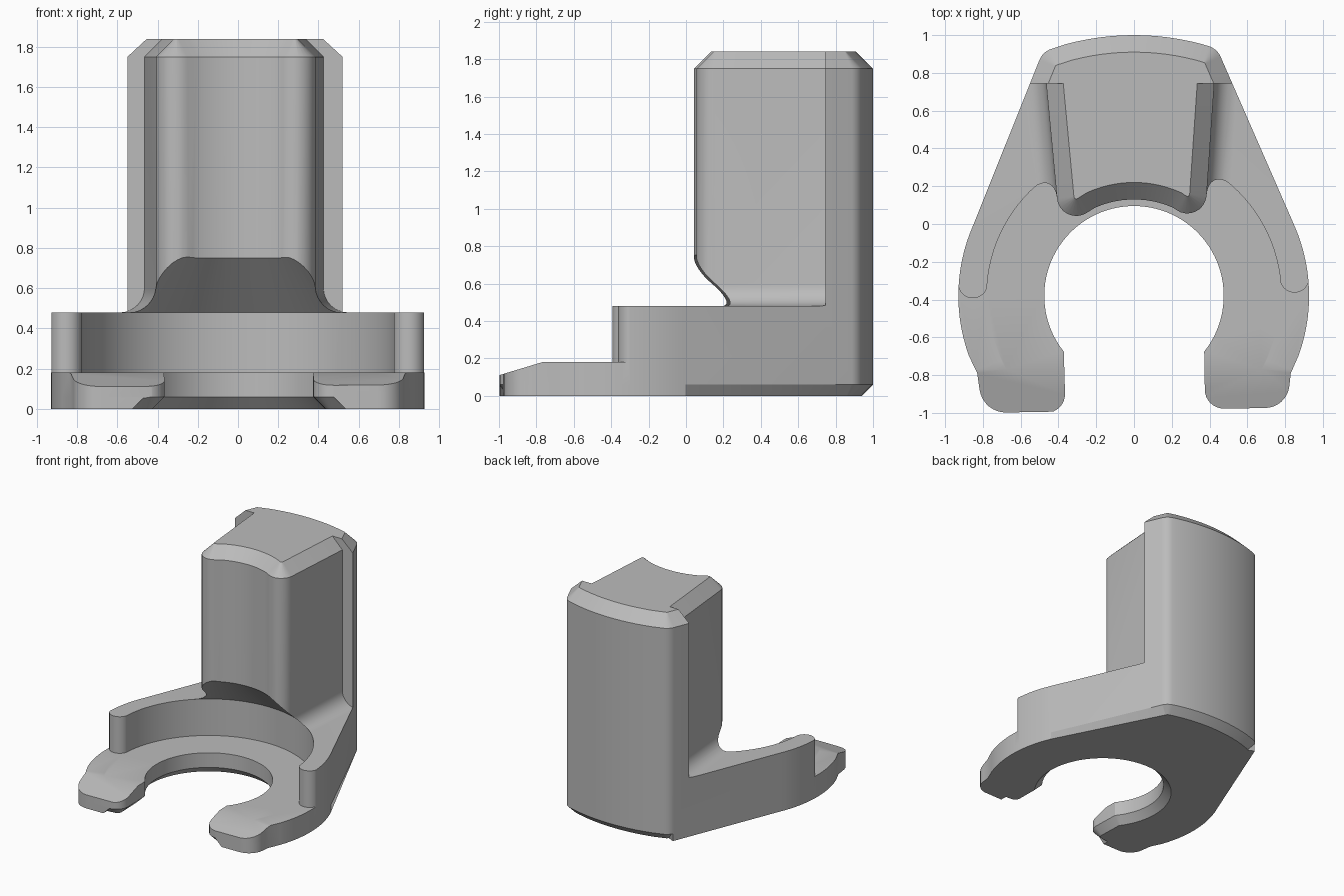
import bpy, bmesh, math
from mathutils import Vector

cube = bpy.data.objects.get("Cube")
if cube:
    bpy.data.objects.remove(cube, do_unlink=True)

CY = -0.38  # y of the bore axis


def arc(radius, a0, a1, n, cy=CY, cx=0.0):
    """Points on an arc, angles in degrees."""
    out = []
    for i in range(n + 1):
        a = math.radians(a0 + (a1 - a0) * i / n)
        out.append((cx + radius * math.cos(a), cy + radius * math.sin(a)))
    return out


def rounded(corners, n=8):
    """Polygon whose corners (x, y, radius) are filleted when a radius is given."""
    out = []
    for i, c in enumerate(corners):
        p = Vector(c[:2])
        if len(c) < 3:
            out.append(p)
            continue
        u = (Vector(corners[i - 1][:2]) - p).normalized()
        v = (Vector(corners[(i + 1) % len(corners)][:2]) - p).normalized()
        half = u.angle(v) / 2
        centre = p + (u + v).normalized() * c[2] / math.sin(half)
        s = p + u * c[2] / math.tan(half) - centre
        e = p + v * c[2] / math.tan(half) - centre
        total = s.angle(e)
        for k in range(n + 1):
            t = k / n
            out.append(centre + (s * math.sin((1 - t) * total) + e * math.sin(t * total)) / math.sin(total))
    return out


def offset(pts, d, fixed=lambda a, b: False):
    """Move each edge of a counter-clockwise polygon outward by d, except fixed edges."""
    pts = [Vector(p) for p in pts]
    edges = []
    for a, b in zip(pts, pts[1:] + pts[:1]):
        t = (b - a).normalized()
        edges.append((Vector((t.y, -t.x)), 0.0 if fixed(a, b) else d))
    out = []
    for i, p in enumerate(pts):
        (n1, d1), (n2, d2) = edges[i - 1], edges[i]
        det = n1.x * n2.y - n1.y * n2.x
        if abs(det) < 1e-5:
            out.append(p + n2 * d2)
        else:
            out.append(p + Vector((d1 * n2.y - d2 * n1.y, n1.x * d2 - n2.x * d1)) / det)
    return out


def loft(name, layers):
    """Closed solid through (points, z) layers with equal point counts."""
    bm = bmesh.new()
    rings = [[bm.verts.new((p[0], p[1], z)) for p in pts] for pts, z in layers]
    bm.faces.new(rings[0][::-1])
    bm.faces.new(rings[-1])
    for lo, hi in zip(rings, rings[1:]):
        for i in range(len(lo)):
            j = (i + 1) % len(lo)
            bm.faces.new((lo[i], lo[j], hi[j], hi[i]))
    bmesh.ops.recalc_face_normals(bm, faces=bm.faces)
    mesh = bpy.data.meshes.new(name)
    bm.to_mesh(mesh)
    bm.free()
    ob = bpy.data.objects.new(name, mesh)
    bpy.context.collection.objects.link(ob)
    return ob


# Full-height blank, chamfered round the top and along the bottom back edge
outline = rounded(
    [(-0.80, -1.0, 0.14), (0.81, -0.972, 0.13), (0.83, -0.79)]
    + arc(0.927, -20, 24, 14)
    + [(0.44, 0.928, 0.1)] + arc(1.38, 75, 105, 12) + [(-0.483, 0.912, 0.1)]
    + arc(0.93, 156, 200, 14) + [(-0.83, -0.79)])
inner = offset(outline, -0.06)
foot = [q if p.y > 0.88 else p for p, q in zip(outline, inner)]
bracket = loft("clip_bracket", [(foot, 0), (outline, 0.06), (outline, 1.75),
                                (offset(outline, -0.09), 1.84)])

# Round recess with a 45 degree cone above it
recess = loft("recess_cutter", [(arc(r, 0, 356.25, 95), z)
                                for r, z in ((0.78, 0.18), (0.78, 0.48), (0.48, 0.78))])

# Space around the tower: fillet at its root, chamfer at its top
notch = rounded(
    [(-1.3, -1.3), (1.3, -1.3), (1.3, 0.745), (0.425, 0.745), (0.372, -0.03, 0.102)]
    + arc(0.51, 66, 114, 14)
    + [(-0.392, -0.03, 0.102), (-0.465, 0.745), (-1.3, 0.745)])


def is_box_edge(a, b):
    return abs(a.x) > 1.2 or abs(b.x) > 1.2


R = 0.12
layers = []
for k in range(9):
    a = math.radians(90 * k / 8)
    layers.append((offset(notch, -R * (1 - math.sin(a)), is_box_edge), 0.48 + R * (1 - math.cos(a))))
layers += [(notch, 1.75), (offset(notch, 0.1, is_box_edge), 1.85)]
around = loft("tower_space_cutter", layers)

# Front clearance that leaves rounded collar ends
front = loft("front_cutter", [(
    [(-1.3, -1.3), (1.3, -1.3), (1.3, -0.285)]
    + arc(0.078, 0, -180, 16, cy=-0.285, cx=0.85)
    + arc(0.078, 0, -180, 16, cy=-0.315, cx=-0.853)
    + [(-1.3, -0.315)], z) for z in (0.18, 0.7)])

# Sloping tops of the two jaw tips
ramp = loft("tip_cutter", [([(x, -0.67), (x, -1.2), (x, -1.2), (x, -0.67)], 0) for x in (-1.3, 1.3)])
for v, z in zip(ramp.data.vertices, (0.21, 0.05, 0.45, 0.45) * 2):
    v.co.z = z
bm = bmesh.new()
bm.from_mesh(ramp.data)
bmesh.ops.recalc_face_normals(bm, faces=bm.faces)
bm.to_mesh(ramp.data)
bm.free()

# Bore and open slot with a chamfered lower edge
bore_outline = (
    [(-0.465, -1.3), (0.475, -1.3)]
    + arc(0.1, -90, -180, 8, cy=-0.877, cx=0.475)
    + arc(0.475, -38.5, 218.5, 72)
    + arc(0.1, 0, -90, 8, cy=-0.9, cx=-0.465))
bore = loft("bore_cutter", [(offset(bore_outline, 0.08), -0.02), (bore_outline, 0.06), (bore_outline, 0.3)])

# Carve the blank
cutters = [recess, around, front, ramp, bore]
for c in cutters:
    c.hide_render = True
    mod = bracket.modifiers.new(c.name, "BOOLEAN")
    mod.operation = "DIFFERENCE"
    mod.solver = "EXACT"
    mod.object = c
bpy.context.view_layer.update()
result = bracket.evaluated_get(bpy.context.evaluated_depsgraph_get())
carved = bpy.data.meshes.new_from_object(result)
bracket.modifiers.clear()
bracket.data = carved
for c in cutters:
    bpy.data.objects.remove(c, do_unlink=True)

# Shading and material
carved.shade_smooth()
carved.set_sharp_from_angle(angle=math.radians(25))
grey = bpy.data.materials.new("plain grey")
grey.use_nodes = True
colour = (0.5, 0.5, 0.5, 1)
grey.diffuse_color = colour
for node in grey.node_tree.nodes:
    if node.type == "BSDF_PRINCIPLED":
        node.inputs["Base Color"].default_value = colour
carved.materials.clear()
carved.materials.append(grey)
